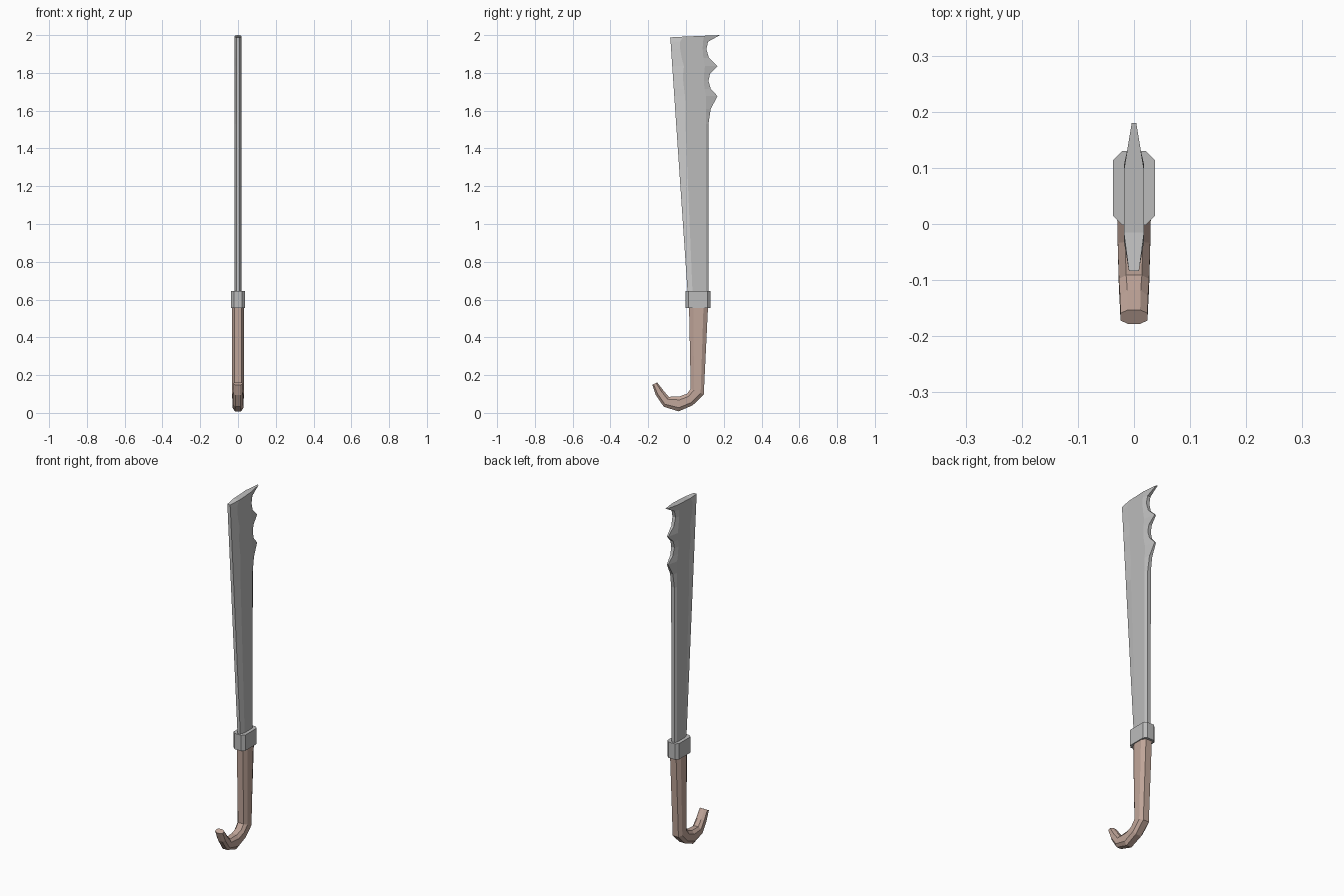
import bpy, bmesh

if "Cube" in bpy.data.objects:
    bpy.data.objects.remove(bpy.data.objects["Cube"])


def material(name, rgb):
    m = bpy.data.materials.new(name)
    m.diffuse_color = (*rgb, 1)
    m.use_nodes = True
    m.node_tree.nodes["Principled BSDF"].inputs["Base Color"].default_value = m.diffuse_color
    return m


def loft(name, rings, caps, mats, side_mat=lambda i: 0):
    """Skin closed rings; caps = list of (ring indices, material slot)."""
    bm = bmesh.new()
    vs = [[bm.verts.new(p) for p in r] for r in rings]
    n = len(rings[0])
    for a, b in zip(vs, vs[1:]):
        for i in range(n):
            j = (i + 1) % n
            bm.faces.new((a[i], a[j], b[j], b[i])).material_index = side_mat(i)
    for ring in (vs[0], vs[-1]):
        for ids, slot in caps:
            bm.faces.new([ring[i] for i in ids]).material_index = slot
    bmesh.ops.recalc_face_normals(bm, faces=bm.faces)
    me = bpy.data.meshes.new(name)
    bm.to_mesh(me)
    bm.free()
    for m in mats:
        me.materials.append(m)
    ob = bpy.data.objects.new(name, me)
    bpy.context.collection.objects.link(ob)
    return ob


def octagon(inner, outer, hw, cx, ct):
    """Chamfered section between two (y, z) points, half width hw in x."""
    out = []
    for x, t in ((hw - cx, 0), (hw, ct), (hw, 1 - ct), (hw - cx, 1)):
        out.append((x, inner[0] + t * (outer[0] - inner[0]),
                    inner[1] + t * (outer[1] - inner[1])))
    return out + [(-x, y, z) for x, y, z in reversed(out)]


steel = material("steel", (0.5, 0.5, 0.5))
bright = material("bright_steel", (0.87, 0.88, 0.86))
wood = material("wood", (0.53, 0.38, 0.32))

# Blade: z, bevel line y, spine line y, back y, back half width
rows = [
    (0.60, 0.036, 0.105, 0.118, 0.010),
    (1.53, -0.003, 0.105, 0.119, 0.010),
    (1.61, -0.002, 0.105, 0.131, 0.009),
    (1.677, -0.005, 0.106, 0.167, 0.004),
    (1.715, -0.010, 0.098, 0.131, 0.008),
    (1.757, -0.015, 0.094, 0.119, 0.010),
    (1.795, -0.015, 0.096, 0.127, 0.009),
    (1.836, -0.011, 0.100, 0.167, 0.004),
    (1.88, -0.023, 0.092, 0.121, 0.008),
    (1.926, -0.031, 0.088, 0.108, 0.010),
    (1.965, -0.031, 0.090, 0.117, 0.009),
    (2.00, -0.015, 0.096, 0.180, 0.004),
]
rings = []
for z, bevel, spine, back, w in rows:
    edge = 0.011 - 0.095 * (z - 0.6) / 1.4
    tilt = 0.012 if z == 2 else 0
    half = [(0.009, edge, z - tilt), (0.018, bevel, z - tilt * 0.7),
            (0.018, spine, z - tilt * 0.3), (w, back, z)]
    rings.append(half + [(-x, y, h) for x, y, h in reversed(half)])
loft("blade", rings,
     [((0, 1, 6, 7), 1), ((1, 2, 5, 6), 0), ((2, 3, 4, 5), 0)],
     [steel, bright], lambda i: 1 if i in (0, 6, 7) else 0)

# Collar
full = [(range(8), 0)]
loft("collar", [octagon((-0.002, z), (0.13, z), 0.037, 0.016, 0.12)
                for z in (0.555, 0.645)], full, [steel])

# Hooked handle: inner point, outer point, half width
path = [
    ((0.016, 0.57), (0.117, 0.57), 0.032),
    ((0.025, 0.127), (0.094, 0.097), 0.031),
    ((0.006, 0.102), (0.035, 0.040), 0.030),
    ((-0.032, 0.088), (-0.040, 0.008), 0.029),
    ((-0.091, 0.085), (-0.118, 0.033), 0.027),
    ((-0.118, 0.116), (-0.160, 0.095), 0.025),
    ((-0.153, 0.162), (-0.178, 0.148), 0.024),
]
loft("handle", [octagon(a, b, w, 0.013, 0.24) for a, b, w in path], full, [wood])
